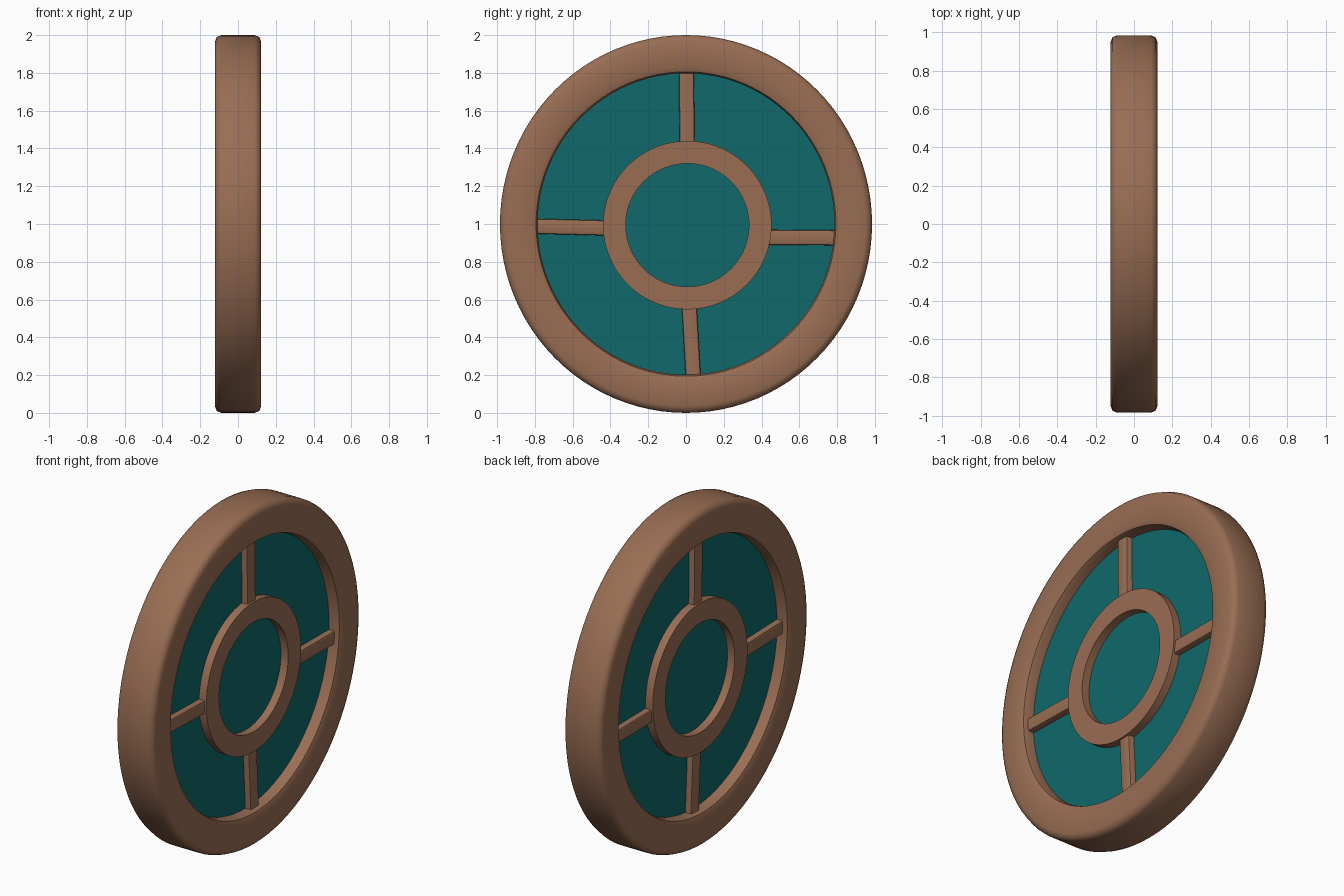
import bpy, bmesh, math
from mathutils import Matrix, Vector

if "Cube" in bpy.data.objects:
    bpy.data.objects.remove(bpy.data.objects["Cube"])


def material(name, rgb):
    m = bpy.data.materials.new(name)
    m.diffuse_color = (*rgb, 1)
    m.use_nodes = True
    m.node_tree.nodes["Principled BSDF"].inputs["Base Color"].default_value = m.diffuse_color
    return m


WOOD = material("brown wood", (0.32, 0.155, 0.088))
GLASS = material("teal glass", (0.005, 0.138, 0.145))


def finish(name, bm, mat, angle):
    bmesh.ops.recalc_face_normals(bm, faces=bm.faces)
    me = bpy.data.meshes.new(name)
    bm.to_mesh(me)
    bm.free()
    me.materials.append(mat)
    ob = bpy.data.objects.new(name, me)
    bpy.context.collection.objects.link(ob)
    bpy.ops.object.select_all(action='DESELECT')
    ob.select_set(True)
    bpy.context.view_layer.objects.active = ob
    if angle:
        bpy.ops.object.shade_smooth_by_angle(angle=math.radians(angle))
    return ob


def ring(name, profile, cy, cz, sy, mat, angle, n=96):
    """Closed (radius, x) profile turned about the x axis; sy squashes it in y."""
    bm = bmesh.new()
    loops = []
    for i in range(n):
        a = 2 * math.pi * i / n
        loops.append([bm.verts.new((x, cy + sy * r * math.cos(a), cz + r * math.sin(a)))
                      for r, x in profile])
    k = len(profile)
    for i in range(n):
        p, q = loops[i], loops[(i + 1) % n]
        for j in range(k):
            bm.faces.new((p[j], p[(j + 1) % k], q[(j + 1) % k], q[j]))
    return finish(name, bm, mat, angle)


# Outer rim with softly rounded edges
half = [(0.798, 0.088), (0.806, 0.112), (0.832, 0.122),
        (0.965, 0.122), (0.99, 0.112), (1.0, 0.088)]
ring("outer_rim", half + [(r, -x) for r, x in reversed(half)], 0, 1, 0.985, WOOD, 50)

# Inner ring with crisp edges
ring("inner_ring", [(0.326, 0.098), (0.446, 0.098), (0.446, -0.098), (0.326, -0.098)],
     0.007, 0.994, 1.0, WOOD, 30)

# Glass pane, tucked into the rim
bm = bmesh.new()
bmesh.ops.create_cone(bm, cap_ends=True, segments=96, radius1=0.82, radius2=0.82, depth=0.1,
                      matrix=Matrix.Translation((0, 0, 1)) @ Matrix.Rotation(math.pi / 2, 4, 'Y'))
finish("glass_pane", bm, GLASS, 30)


# Four slightly crooked spokes, given as (y, z) inner and outer ends
def spoke(name, a, b):
    a, b = Vector((0, *a)), Vector((0, *b))
    d = b - a
    bm = bmesh.new()
    bmesh.ops.create_cube(bm, size=1, matrix=Matrix.Diagonal((0.174, 0.08, d.length, 1)))
    edges = [e for e in bm.edges if abs(e.verts[0].co.z - e.verts[1].co.z) > 0.1]
    bmesh.ops.bevel(bm, geom=edges, offset=0.01, segments=2, profile=0.5, affect='EDGES')
    turn = Matrix.Rotation(-math.atan2(d.y, d.z), 4, 'X')
    bm.transform(Matrix.Translation((a + b) / 2) @ turn)
    finish(name, bm, WOOD, 35)


spoke("top_spoke", (0.006, 1.42), (0.002, 1.81))
spoke("bottom_spoke", (0.017, 0.57), (0.038, 0.19))
spoke("left_spoke", (-0.42, 0.979), (-0.79, 0.988))
spoke("right_spoke", (0.43, 0.93), (0.79, 0.927))
